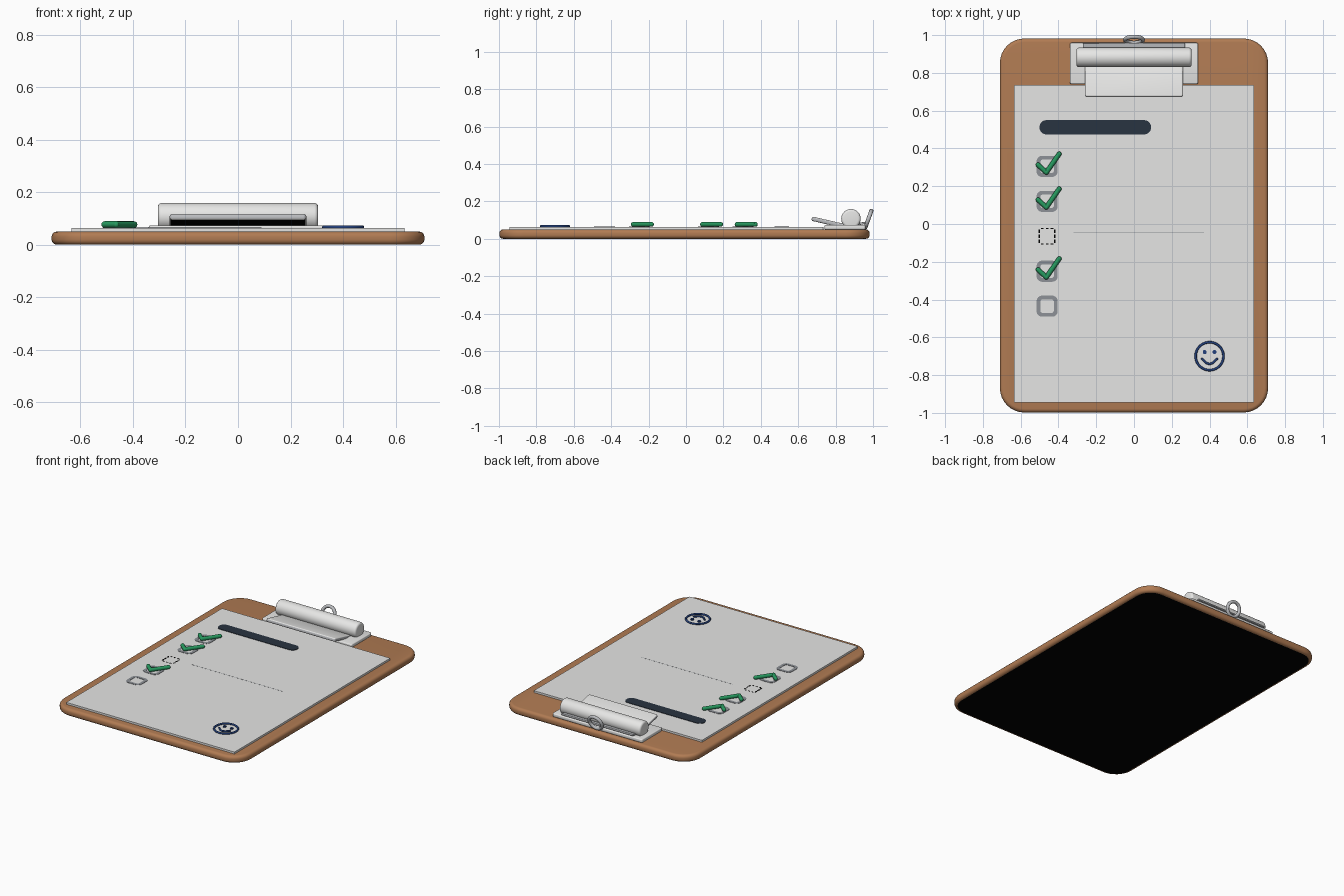
import bpy, bmesh, math
from mathutils import Matrix, Vector

if "Cube" in bpy.data.objects:
    bpy.data.objects.remove(bpy.data.objects["Cube"])


def material(name, r, g, b):
    m = bpy.data.materials.new(name)
    m.use_nodes = True
    m.diffuse_color = (r, g, b, 1)
    m.node_tree.nodes["Principled BSDF"].inputs["Base Color"].default_value = (r, g, b, 1)
    return m


WOOD = material("brown wood", 0.44, 0.20, 0.087)
PAPER = material("white paper", 0.79, 0.79, 0.78)
METAL = material("light metal", 0.82, 0.82, 0.81)
RING = material("grey metal", 0.50, 0.51, 0.53)
NAVY = material("dark navy", 0.022, 0.033, 0.052)
GREY = material("checkbox grey", 0.27, 0.285, 0.31)
GREEN = material("tick green", 0.02, 0.32, 0.115)
BLUE = material("ink blue", 0.016, 0.05, 0.20)
BLACK = material("black backing", 0.0, 0.0, 0.0)
TOP = 0.063  # paper surface


def activate(ob):
    bpy.ops.object.select_all(action='DESELECT')
    ob.select_set(True)
    bpy.context.view_layer.objects.active = ob


def finish(name, bm, mat, bevel=0, segments=3):
    bmesh.ops.recalc_face_normals(bm, faces=bm.faces)
    me = bpy.data.meshes.new(name)
    bm.to_mesh(me)
    bm.free()
    me.materials.append(mat)
    ob = bpy.data.objects.new(name, me)
    bpy.context.collection.objects.link(ob)
    activate(ob)
    if bevel:
        mod = ob.modifiers.new("round edges", 'BEVEL')
        mod.width, mod.segments = bevel, segments
        mod.limit_method, mod.angle_limit = 'ANGLE', math.radians(50)
        bpy.ops.object.modifier_apply(modifier=mod.name)
    bpy.ops.object.shade_smooth_by_angle(angle=math.radians(40))
    return ob


def paint(ob, mat, rule):
    """Give a second colour to the faces whose normal meets the rule."""
    ob.data.materials.append(mat)
    index = len(ob.data.materials) - 1
    for p in ob.data.polygons:
        if rule(p.normal):
            p.material_index = index


def outline(w, d, r, steps=8):
    """Rounded rectangle centred on the origin, counter-clockwise."""
    pts = []
    for k, (sx, sy) in enumerate([(1, 1), (-1, 1), (-1, -1), (1, -1)]):
        for i in range(steps + 1):
            a = (k + i / steps) * math.pi / 2
            pts.append((sx * (w / 2 - r) + r * math.cos(a),
                        sy * (d / 2 - r) + r * math.sin(a)))
    return pts


def slab(name, mat, x, y, w, d, z0, z1, r, bevel=0, segments=3, tilt=0):
    """Rounded plate, optionally tilted about its own x axis."""
    bm = bmesh.new()
    h = (z1 - z0) / 2
    face = bm.faces.new([bm.verts.new((px, py, -h)) for px, py in outline(w, d, r)])
    top = bmesh.ops.extrude_face_region(bm, geom=[face])
    bmesh.ops.translate(bm, vec=(0, 0, 2 * h),
                        verts=[v for v in top["geom"] if isinstance(v, bmesh.types.BMVert)])
    bm.transform(Matrix.Translation((x, y, z0 + h)) @ Matrix.Rotation(math.radians(tilt), 4, 'X'))
    return finish(name, bm, mat, bevel, segments)


def frame(name, mat, x, y, size, line, z0, z1):
    """Hollow rounded square."""
    bm = bmesh.new()
    outer, inner = outline(size, size, 0.03), outline(size - 2 * line, size - 2 * line, 0.014)
    loops = [[bm.verts.new((x + px, y + py, z)) for px, py in pts]
             for pts, z in ((outer, z0), (outer, z1), (inner, z1), (inner, z0))]
    n = len(outer)
    for k in range(4):
        a, b = loops[k], loops[(k + 1) % 4]
        for i in range(n):
            j = (i + 1) % n
            bm.faces.new((a[i], a[j], b[j], b[i]))
    return finish(name, bm, mat)


def stroke(name, mat, pts, radius, loc):
    """Straight round strokes with rounded ends and joints."""
    bm = bmesh.new()
    pts = [Vector((x, y, 0)) + Vector(loc) for x, y in pts]
    for p in pts:
        bmesh.ops.create_uvsphere(bm, u_segments=16, v_segments=10, radius=radius,
                                  matrix=Matrix.Translation(p))
    for a, b in zip(pts, pts[1:]):
        turn = (b - a).to_track_quat('Z', 'Y').to_matrix().to_4x4()
        bmesh.ops.create_cone(bm, cap_ends=True, segments=16, radius1=radius, radius2=radius,
                              depth=(b - a).length,
                              matrix=Matrix.Translation((a + b) / 2) @ turn)
    return finish(name, bm, mat)


def hoop(name, mat, major, minor, loc, tilt=0):
    """Closed wire ring."""
    bpy.ops.mesh.primitive_torus_add(major_radius=major, minor_radius=minor, major_segments=40,
                                     minor_segments=12, location=loc,
                                     rotation=(math.radians(tilt), 0, 0))
    ob = bpy.context.object
    ob.name = name
    ob.data.materials.append(mat)
    bpy.ops.object.shade_smooth_by_angle(angle=math.radians(60))


# Board with black underside, and paper
board = slab("board", WOOD, 0, -0.008, 1.42, 1.98, 0, 0.05, 0.13, 0.02, 5)
paint(board, BLACK, lambda n: n.z < -0.995)
slab("paper", PAPER, 0, -0.105, 1.27, 1.68, 0.049, TOP, 0.004)

# Clip: base plate, rising back flange, pressing plate and roller
slab("clip_base", METAL, 0, 0.85, 0.68, 0.22, 0.05, 0.074, 0.012, 0.006)
slab("clip_back_flange", RING, 0, 0.895, 0.54, 0.13, 0.068, 0.08, 0.004, 0.003, tilt=10)
press = slab("clip_pressing_plate", METAL, 0, 0.765, 0.52, 0.19, 0.075, 0.098, 0.012, 0.008,
             tilt=-13)
paint(press, RING, lambda n: abs(n.z) < 0.5)
paint(press, BLACK, lambda n: n.z < -0.9)
bm = bmesh.new()
bmesh.ops.create_cone(bm, cap_ends=True, segments=40, radius1=0.052, radius2=0.052, depth=0.61)
bm.transform(Matrix.Translation((0, 0.882, 0.107)) @ Matrix.Rotation(math.pi / 2, 4, 'Y'))
finish("clip_roller", bm, METAL, 0.014, 4)

# Hanging ring
hoop("hanging_ring", RING, 0.047, 0.011, (0, 0.975, 0.105), 70)

# Heading bar
slab("heading_bar", NAVY, -0.205, 0.512, 0.59, 0.075, TOP - 0.002, TOP + 0.003, 0.035)

# Checklist
for row in range(5):
    y = 0.305 - 0.185 * row
    if row == 2:
        # Dashed box and thin written line
        for side in (-1, 1):
            for k in (-1, 0, 1):
                slab("dash_upright", BLACK, -0.46 + side * 0.041, y + k * 0.026, 0.009, 0.018,
                     TOP - 0.002, TOP + 0.001, 0.002)
                slab("dash_level", BLACK, -0.46 + k * 0.026, y + side * 0.041, 0.014, 0.007,
                     TOP - 0.002, TOP + 0.001, 0.002)
        slab("written_line", GREY, 0.025, -0.046, 0.69, 0.004, TOP - 0.002, TOP + 0.0004, 0.001)
        continue
    frame("checkbox", GREY, -0.46, y, 0.112, 0.02, TOP - 0.002, TOP + 0.002)
    if row < 4:
        stroke("tick", GREEN, [(-0.048, 0.008), (-0.004, -0.032), (0.064, 0.066)], 0.0125,
               (-0.46, y, 0.077))

# Smiling face
fx, fy, fz = 0.4, -0.7, 0.067
hoop("face_outline", BLUE, 0.074, 0.0062, (fx, fy, fz))
stroke("face_smile", BLUE, [(-0.04, -0.014), (-0.017, -0.036), (0, -0.042),
                            (0.017, -0.036), (0.04, -0.014)], 0.0058, (fx, fy, fz))
for side in (-1, 1):
    slab("face_eye", BLUE, fx + side * 0.026, fy + 0.022, 0.02, 0.022, TOP - 0.002, 0.07, 0.0095)
